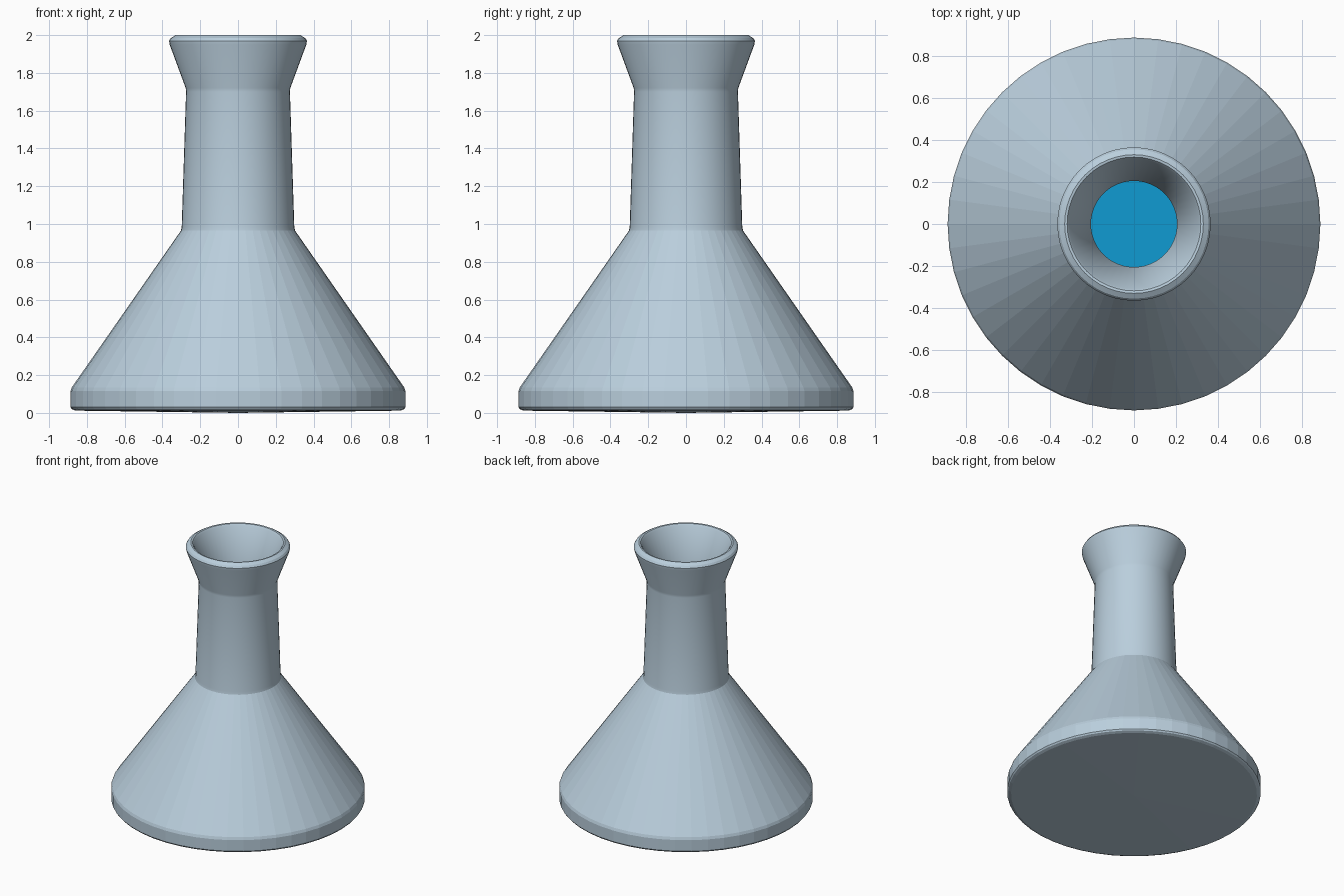
import bpy
import bmesh
import math

if "Cube" in bpy.data.objects:
    bpy.data.objects.remove(bpy.data.objects["Cube"])

SIDES = 48


def material(name, colour):
    mat = bpy.data.materials.new(name)
    mat.diffuse_color = (*colour, 1)
    mat.use_nodes = True
    mat.node_tree.nodes["Principled BSDF"].inputs["Base Color"].default_value = mat.diffuse_color
    return mat


def lathe(name, profile, mat, flat_below=0.0):
    """Spin a closed (radius, height) profile, whose ends lie on the axis."""
    bm = bmesh.new()
    rings = []
    for r, z in profile:
        if r == 0:
            rings.append([bm.verts.new((0, 0, z))] * SIDES)
        else:
            rings.append([bm.verts.new((r * math.cos(math.tau * i / SIDES),
                                        r * math.sin(math.tau * i / SIDES), z))
                          for i in range(SIDES)])
    for a, b in zip(rings, rings[1:]):
        for i in range(SIDES):
            j = (i + 1) % SIDES
            corners = list(dict.fromkeys((a[i], a[j], b[j], b[i])))
            bm.faces.new(corners)
    bmesh.ops.recalc_face_normals(bm, faces=bm.faces)
    mesh = bpy.data.meshes.new(name)
    bm.to_mesh(mesh)
    bm.free()
    obj = bpy.data.objects.new(name, mesh)
    bpy.context.collection.objects.link(obj)
    mesh.materials.append(mat)
    bpy.ops.object.select_all(action='DESELECT')
    obj.select_set(True)
    bpy.context.view_layer.objects.active = obj
    bpy.ops.object.shade_smooth_by_angle(angle=math.radians(25))
    # The wide body keeps its facets, the neck and lip stay smooth
    for face in mesh.polygons:
        if face.center.z < flat_below:
            face.use_smooth = False
    return obj


glass = material("pale_blue_glass", (0.49, 0.62, 0.72))
blue = material("blue_liquid", (0.005, 0.33, 0.65))

# Hollow flask: outer wall upwards, over the lip, inner wall back down
lathe("flask", [
    (0, 0), (0.86, 0.012), (0.88, 0.02), (0.887, 0.03),      # base
    (0.887, 0.115), (0.88, 0.135),                           # foot band
    (0.302, 0.965), (0.298, 0.985),                          # cone
    (0.275, 1.70), (0.277, 1.72),                            # neck
    (0.362, 1.95), (0.365, 1.97), (0.355, 1.985), (0.33, 2.0),   # lip
    (0.318, 1.998), (0.308, 1.985),                          # inner lip
    (0.205, 1.71), (0.23, 0.95),                             # inner neck
    (0.80, 0.13), (0.80, 0.07), (0, 0.07),                   # inner body
], glass, flat_below=0.9)

# Liquid filling the lower body, pressed slightly into the wall
lathe("liquid", [
    (0, 0.06), (0.81, 0.06), (0.81, 0.13), (0.49, 0.60), (0, 0.60),
], blue)
